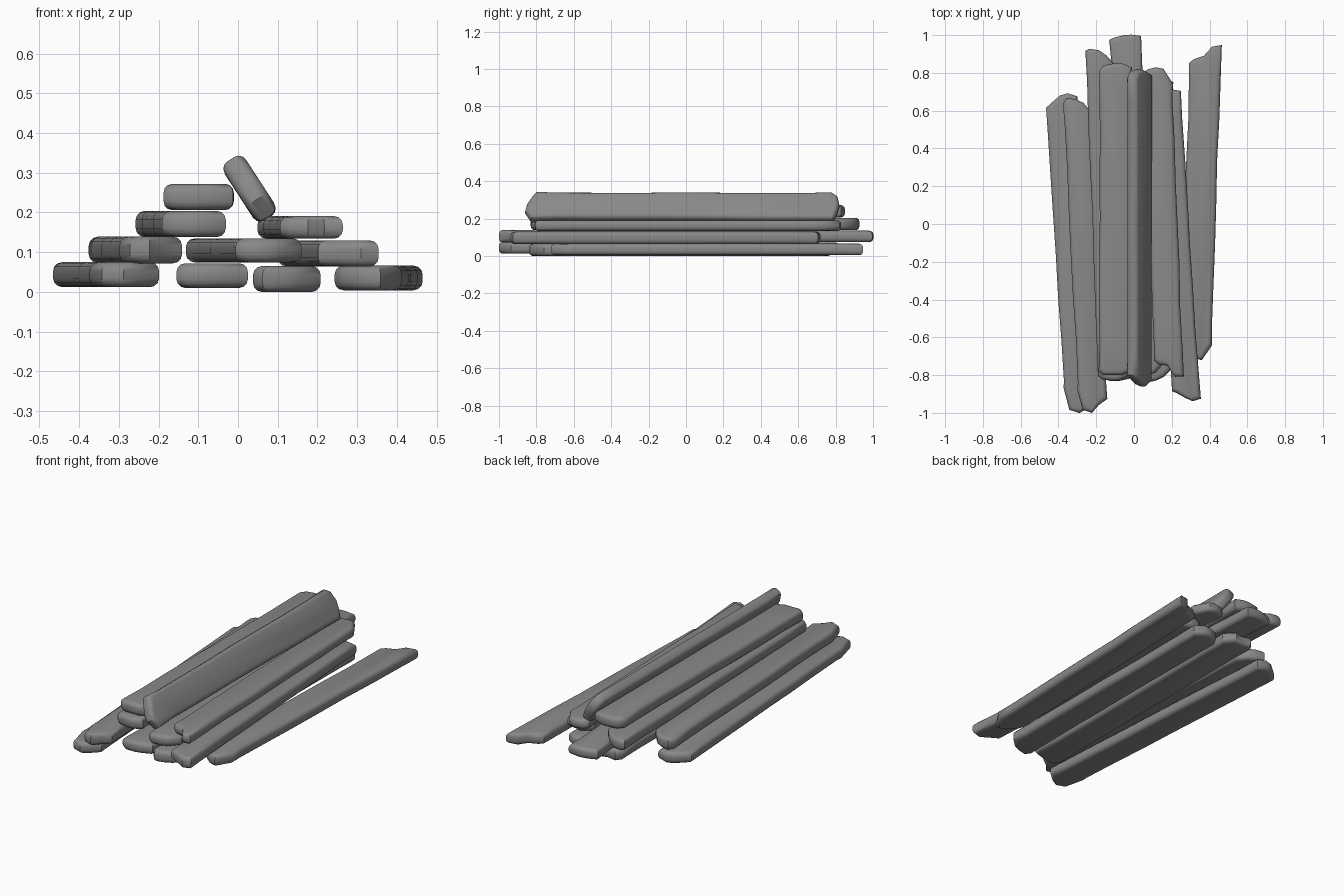
import bpy, bmesh, math, random
from mathutils import Vector

if "Cube" in bpy.data.objects:
    bpy.data.objects.remove(bpy.data.objects["Cube"], do_unlink=True)

random.seed(4)
mat = bpy.data.materials.new("weathered grey wood")
mat.use_nodes = True
GREY = (0.25, 0.25, 0.25, 1)
mat.diffuse_color = GREY
mat.node_tree.nodes["Principled BSDF"].inputs["Base Color"].default_value = GREY

ACROSS = (-1, -0.72, -0.1, 0.4, 1)   # stations of the broken ends, across the plank
SIDES = 7                            # stations along each long edge
ROUND = 0.022                        # edge radius


def outline(width, length, front_cut, back_cut):
    """Plank outline, counter-clockwise: ragged front, wavy side, ragged back, wavy side."""
    h, w = length / 2, width / 2
    pts = [(u * w, -h + c) for u, c in zip(ACROSS, front_cut)]
    back = [(u * w, h - c) for u, c in zip(ACROSS, back_cut)]

    def side(sign):
        return [(sign * (w - random.uniform(0, 0.006)), h * (1.6 * k / (SIDES - 1) - 0.8))
                for k in range(SIDES)]
    return pts + side(1) + back[::-1] + side(-1)[::-1]


def plank(name, front, back, width, low, high, front_cut, back_cut, roll=0, pitch=0):
    """A long board with rounded edges, running between two end points."""
    run = Vector(back) - Vector(front)
    mid = (Vector(back) + Vector(front)) / 2
    pts = outline(width, run.length, front_cut, back_cut)
    t = (high - low) / 2
    # Rounded edge as a stack of inset outlines
    arc = [(ROUND * (1 - math.cos(a)), t - ROUND * (1 - math.sin(a)))
           for a in (math.radians(d) for d in (0, 30, 60, 90))]
    layers = [(i, -z) for i, z in reversed(arc)] + arc
    bm = bmesh.new()
    rings = []
    for inset, z in layers:
        sx = 1 - inset / (width / 2)
        sy = 1 - inset / (run.length / 2)
        rings.append([bm.verts.new((x * sx, y * sy, z)) for x, y in pts])
    n = len(pts)
    for a, b in zip(rings, rings[1:]):
        for k in range(n):
            j = (k + 1) % n
            bm.faces.new((a[k], a[j], b[j], b[k]))
    bm.faces.new(rings[0][::-1])
    bm.faces.new(rings[-1])
    bmesh.ops.recalc_face_normals(bm, faces=bm.faces)
    mesh = bpy.data.meshes.new(name)
    bm.to_mesh(mesh)
    bm.free()
    mesh.materials.append(mat)
    ob = bpy.data.objects.new(name, mesh)
    bpy.context.collection.objects.link(ob)
    ob.location = (mid.x, mid.y, (low + high) / 2)
    ob.rotation_euler = (math.radians(pitch), math.radians(roll), math.atan2(-run.x, run.y))
    bpy.ops.object.select_all(action='DESELECT')
    ob.select_set(True)
    bpy.context.view_layer.objects.active = ob
    bpy.ops.object.shade_smooth_by_angle(angle=math.radians(40))


# Bottom layer
plank("bottom_plank_right", (-0.28, -1.0), (-0.385, 0.69), 0.17, 0.012, 0.075,
      (.14, .02, 0, .02, .06), (.07, .05, .01, 0, .02))
plank("bottom_plank_middle_right", (-0.065, -0.83), (-0.065, 0.82), 0.18, 0.01, 0.072,
      (.02, 0, 0, .01, .03), (.03, 0, .01, 0, .05))
plank("bottom_plank_middle_left", (0.123, -0.84), (0.123, 0.78), 0.17, 0.0, 0.065,
      (.03, 0, .01, .03, .08), (.06, .02, 0, 0, .03))
plank("bottom_plank_left", (0.325, -0.72), (0.38, 0.95), 0.17, 0.004, 0.066,
      (.1, .05, .01, 0, .08), (.1, .08, .06, .01, 0))

# Second layer
plank("second_plank_right", (-0.215, -1.0), (-0.3, 0.67), 0.155, 0.072, 0.139,
      (.12, .02, 0, .04, .07), (.03, 0, .01, .03, .09))
plank("second_plank_middle", (0.08, -0.8), (-0.048, 1.0), 0.17, 0.074, 0.135,
      (.02, 0, 0, .01, .06), (.02, .01, 0, 0, .01))
plank("second_plank_left", (0.28, -0.94), (0.172, 0.72), 0.15, 0.064, 0.13,
      (.06, .05, .02, 0, .01), (.04, .02, 0, .01, .02))

# Third layer
plank("third_plank_right", (-0.11, -0.83), (-0.178, 0.93), 0.16, 0.138, 0.204,
      (.03, .01, 0, 0, .02), (.01, 0, .01, .04, .1))
plank("third_plank_left", (0.187, -0.82), (0.125, 0.83), 0.155, 0.134, 0.191,
      (.1, .08, .07, .01, .01), (.03, .01, 0, .01, .09))

# Top plank and the one leaning against it
plank("top_plank", (-0.1, -0.8), (-0.098, 0.85), 0.175, 0.206, 0.272,
      (.02, 0, 0, 0, .02), (.04, .01, 0, 0, .02))
plank("leaning_plank", (0.026, -0.86), (0.032, 0.82), 0.173, 0.228, 0.292,
      (.06, .04, .01, 0, .03), (.04, .01, 0, .01, .03), roll=57, pitch=-0.2)
